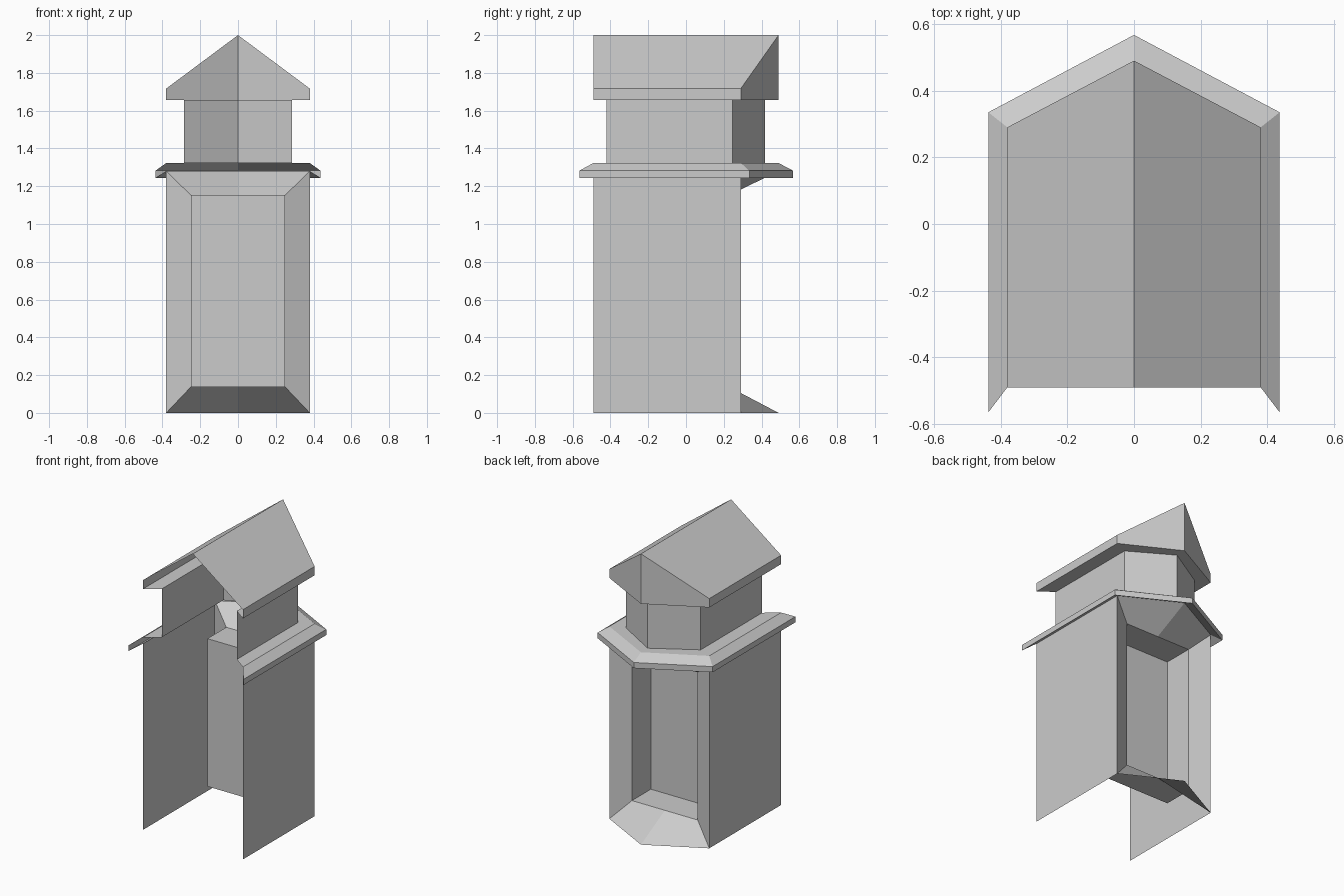
import bpy

if "Cube" in bpy.data.objects:
    bpy.data.objects.remove(bpy.data.objects["Cube"])

# Half plans (x >= 0), running from the open front to the pointed back
WALL = [(0.38, -0.49), (0.38, 0.29), (0, 0.49)]
LIP = [(0.437, -0.565), (0.437, 0.335), (0, 0.567)]
CORE = [(0.285, -0.42), (0.285, 0.247), (0, 0.417)]


def ring(plan, z):
    return [(x, y, z) for x, y in plan]


def loft(name, rings, flip=False, cap=False):
    """Skin successive rings with quads, then mirror across x."""
    n = len(rings[0])
    verts = [p for r in rings for p in r]
    faces = []
    for k in range(len(rings) - 1):
        a, b = k * n, (k + 1) * n
        for i in range(n - 1):
            faces.append((a + i, a + i + 1, b + i + 1, b + i))
    if cap:
        faces.append(tuple(range(len(verts) - n, len(verts))))
    if flip:
        faces = [f[::-1] for f in faces]
    mesh = bpy.data.meshes.new(name)
    mesh.from_pydata(verts, [], faces)
    obj = bpy.data.objects.new(name, mesh)
    bpy.context.collection.objects.link(obj)
    mod = obj.modifiers.new("mirror", 'MIRROR')
    mod.use_axis[0] = True
    return obj


def window_loop(w, side_y, mid_y, z0, z1):
    return [(0, mid_y, z0), (w, side_y, z0), (w, side_y, z1), (0, mid_y, z1)]


# Side walls of the lower body
loft("side_walls", [ring(WALL[:2], 0), ring(WALL[:2], 1.28)])

# Splayed frame and deep recessed panel at the back
loft("back_window", [
    window_loop(0.38, 0.29, 0.49, 0, 1.28),
    window_loop(0.25, 0.23, 0.23, 0.137, 1.153),
    window_loop(0.25, 0.025, 0.025, 0.137, 1.153),
], flip=True, cap=True)

# Projecting ledge between lower and upper body
loft("ledge", [ring(WALL, 1.28), ring(LIP, 1.243), ring(LIP, 1.282),
               ring(WALL, 1.323), ring(CORE, 1.323)])

# Narrower upper body
loft("upper_body", [ring(CORE, 1.323), ring(CORE, 1.656)])

# Roof: flat soffit, fascia and slopes meeting at the ridge
ridge = [(0, -0.49, 2), (0, 0.49, 2)]
loft("roof_edge", [ring(CORE, 1.656), ring(WALL, 1.656), ring(WALL, 1.717)])
loft("roof_slopes", [ring(WALL[:2], 1.717), ridge])

# Pointed gable at the back
loft("roof_gable", [[(0.38, 0.29, 1.717), (0, 0.49, 1.717)]], cap=False)
gable = bpy.data.objects["roof_gable"].data
gable.clear_geometry()
gable.from_pydata([(0.38, 0.29, 1.717), (0, 0.49, 1.717), (0, 0.49, 2)], [], [(0, 1, 2)])
